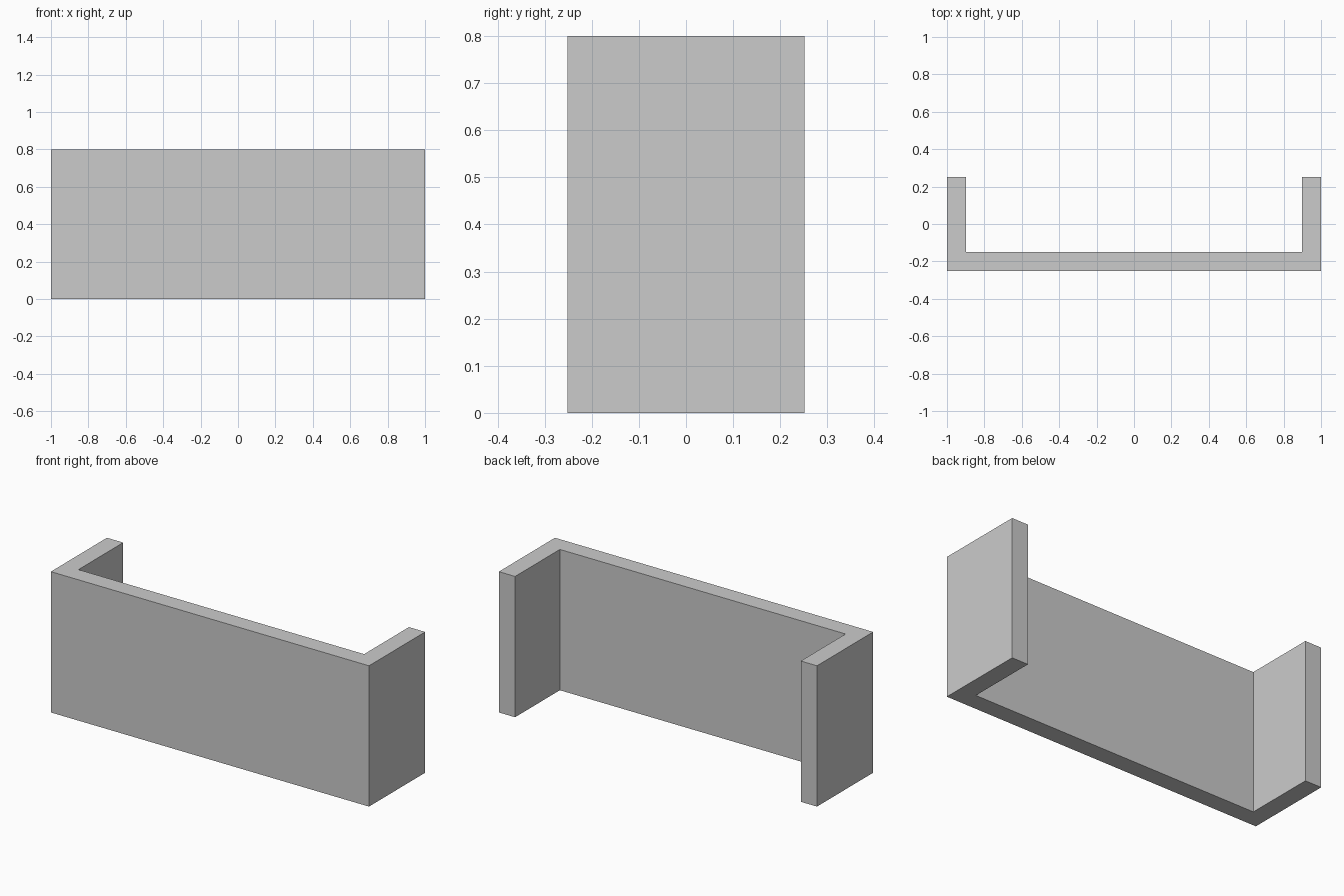
import bpy, bmesh

if "Cube" in bpy.data.objects:
    bpy.data.objects.remove(bpy.data.objects["Cube"])

W, D, H, T = 1.0, 0.252, 0.80, 0.102  # half width, half depth, height, wall thickness

# U-shaped plan: front panel with a return wall at each end
half = [(W, -D), (W, D), (W - T, D), (W - T, -D + T)]
plan = half + [(-x, y) for x, y in reversed(half)]

bm = bmesh.new()
base = bm.faces.new([bm.verts.new((x, y, 0)) for x, y in plan])

# Raise the plan to full height
top = bmesh.ops.extrude_face_region(bm, geom=[base], use_keep_orig=True)
verts = [g for g in top["geom"] if isinstance(g, bmesh.types.BMVert)]
bmesh.ops.translate(bm, verts=verts, vec=(0, 0, H))
bmesh.ops.recalc_face_normals(bm, faces=bm.faces)

mesh = bpy.data.meshes.new("counter_panel")
bm.to_mesh(mesh)
bm.free()
bpy.context.collection.objects.link(bpy.data.objects.new("counter_panel", mesh))
